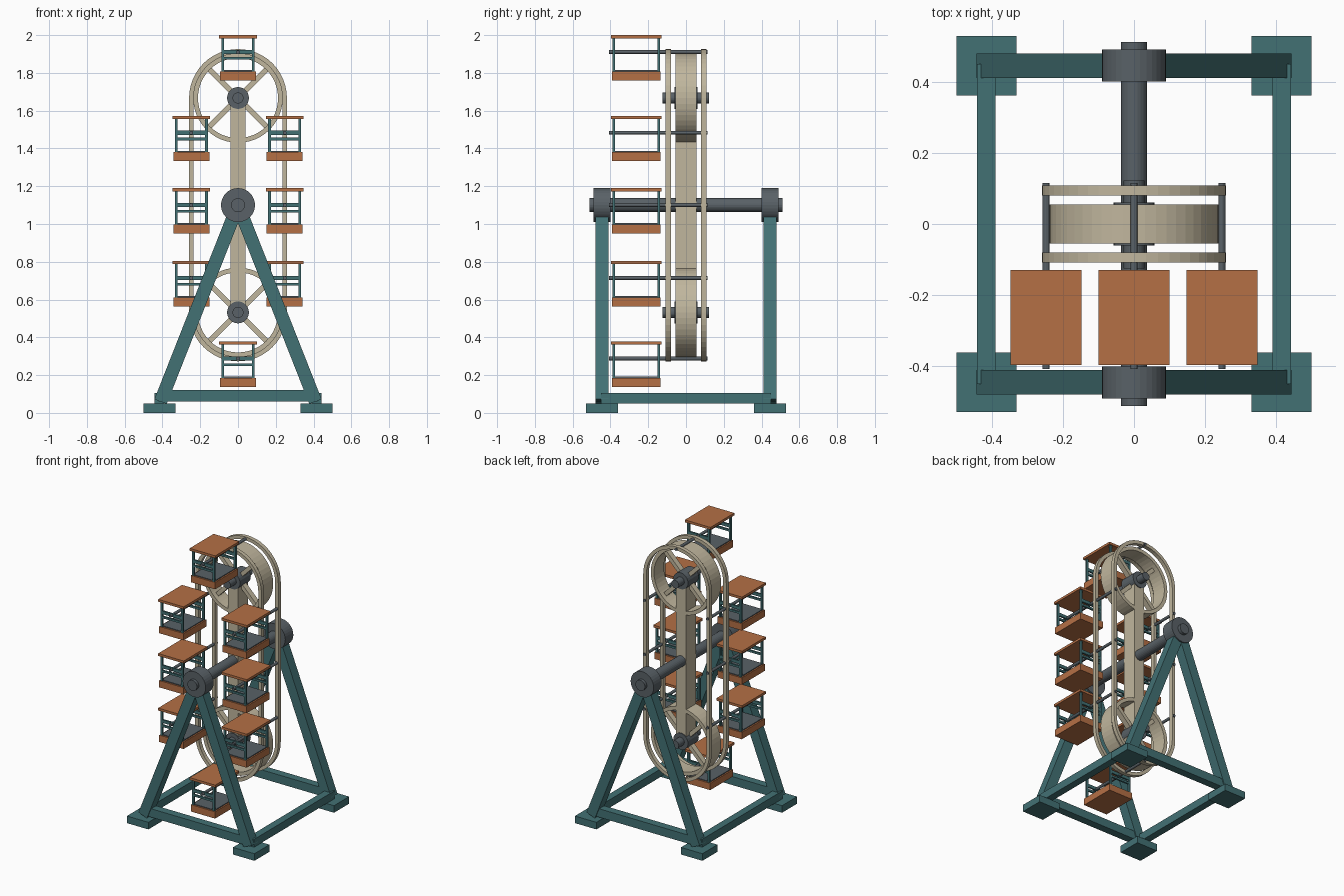
import bpy, bmesh
from math import pi, sin, cos, atan2, hypot
from mathutils import Matrix, Vector

if "Cube" in bpy.data.objects:
    bpy.data.objects.remove(bpy.data.objects["Cube"])


def material(name, rgb):
    m = bpy.data.materials.new(name)
    m.diffuse_color = (*rgb, 1)
    m.use_nodes = True
    m.node_tree.nodes["Principled BSDF"].inputs["Base Color"].default_value = m.diffuse_color
    return m


TEAL = material("teal", (0.055, 0.165, 0.175))
CREAM = material("cream", (0.53, 0.47, 0.34))
ORANGE = material("orange", (0.46, 0.16, 0.06))
STEEL = material("steel", (0.10, 0.12, 0.135))

AXLE_Z = 1.1
WHEEL_Z = (1.667, 0.532)


def finish(name, bm, mat):
    bmesh.ops.recalc_face_normals(bm, faces=bm.faces)
    me = bpy.data.meshes.new(name)
    bm.to_mesh(me)
    bm.free()
    me.materials.append(mat)
    ob = bpy.data.objects.new(name, me)
    bpy.context.collection.objects.link(ob)
    return ob


def box(name, x, y, z, mat):
    """Box from (min, max) ranges."""
    bm = bmesh.new()
    c = Vector([(r[0] + r[1]) / 2 for r in (x, y, z)])
    s = [r[1] - r[0] for r in (x, y, z)]
    bmesh.ops.create_cube(bm, size=1, matrix=Matrix.Translation(c) @ Matrix.Diagonal((*s, 1)))
    return finish(name, bm, mat)


def bar(name, a, b, y, width, depth, mat):
    """Beam between two (x, z) points in the plane at y."""
    bm = bmesh.new()
    dx, dz = b[0] - a[0], b[1] - a[1]
    m = (Matrix.Translation(((a[0] + b[0]) / 2, y, (a[1] + b[1]) / 2))
         @ Matrix.Rotation(-atan2(dz, dx), 4, 'Y')
         @ Matrix.Diagonal((hypot(dx, dz), depth, width, 1)))
    bmesh.ops.create_cube(bm, size=1, matrix=m)
    return finish(name, bm, mat)


def rod(name, x, z, y0, y1, r, mat, sides=24):
    """Cylinder along y."""
    bm = bmesh.new()
    m = Matrix.Translation((x, (y0 + y1) / 2, z)) @ Matrix.Rotation(pi / 2, 4, 'X')
    bmesh.ops.create_cone(bm, cap_ends=True, segments=sides, radius1=r, radius2=r,
                          depth=y1 - y0, matrix=m)
    return finish(name, bm, mat)


def band(name, outer, inner, y0, y1, mat):
    """Closed hollow band between two matching (x, z) loops."""
    bm = bmesh.new()
    loops = [[bm.verts.new((x, y, z)) for x, z in pts]
             for pts, y in ((outer, y0), (outer, y1), (inner, y1), (inner, y0))]
    n = len(outer)
    for k in range(4):
        p, q = loops[k], loops[(k + 1) % 4]
        for i in range(n):
            j = (i + 1) % n
            bm.faces.new((p[i], p[j], q[j], q[i]))
    return finish(name, bm, mat)


def circle(r, z, n=48):
    return [(r * cos(2 * pi * i / n), z + r * sin(2 * pi * i / n)) for i in range(n)]


def stadium(r, n=24):
    top = [(r * cos(pi * i / n), WHEEL_Z[0] + r * sin(pi * i / n)) for i in range(n + 1)]
    low = [(-r * cos(pi * i / n), WHEEL_Z[1] - r * sin(pi * i / n)) for i in range(n + 1)]
    return top + low


# Stand: feet, A-frames, base rails and bearings
for s in (-1, 1):
    y = s * 0.445
    for t in (-1, 1):
        x = t * 0.415
        box("foot", (x - 0.084, x + 0.084), (y - 0.084, y + 0.084), (0, 0.05), TEAL)
        bar("leg", (t * 0.41, 0.06), (0, AXLE_Z), y, 0.07, 0.07, TEAL)
    box("cross_rail", (-0.42, 0.42), (y - 0.028, y + 0.028), (0.06, 0.12), TEAL)
    box("side_rail", (s * 0.415 - 0.026, s * 0.415 + 0.026), (-0.45, 0.45), (0.05, 0.106), TEAL)
    rod("bearing", 0, AXLE_Z, y - 0.045, y + 0.045, 0.09, STEEL, 32)
rod("main_axle", 0, AXLE_Z, -0.512, 0.512, 0.037, STEEL)

# Central arm and the two wheels at its ends
box("arm", (-0.04, 0.04), (-0.055, 0.055), WHEEL_Z[::-1], CREAM)
for z in WHEEL_Z:
    band("wheel_rim", circle(0.237, z), circle(0.212, z), -0.055, 0.055, CREAM)
    for k in range(4):
        a = pi / 4 + k * pi / 2
        bar("spoke", (0.03 * cos(a), z + 0.03 * sin(a)),
            (0.22 * cos(a), z + 0.22 * sin(a)), 0, 0.028, 0.04, CREAM)
    rod("wheel_hub", 0, z, -0.06, 0.06, 0.058, STEEL)
    rod("wheel_shaft", 0, z, -0.125, 0.122, 0.029, STEEL)

# Oval tracks either side of the wheels
for y in (-0.094, 0.094):
    band("track", stadium(0.259), stadium(0.235), y - 0.014, y + 0.014, CREAM)


# Cabins hung on pivot rods
def cabin(x, z):
    rod("pivot_rod", x, z, -0.407, 0.115, 0.01, STEEL, 12)
    box("cabin_roof", (x - 0.1, x + 0.1), (-0.397, -0.13), (z + 0.073, z + 0.09), ORANGE)
    box("cabin_tub", (x - 0.095, x + 0.095), (-0.392, -0.135), (z - 0.15, z - 0.102), ORANGE)
    box("cabin_floor", (x - 0.085, x + 0.085), (-0.382, -0.145), (z - 0.104, z - 0.096), STEEL)
    for y in (-0.382, -0.145):
        for t in (-0.08, 0.08):
            box("cabin_post", (x + t - 0.007, x + t + 0.007), (y - 0.007, y + 0.007),
                (z - 0.103, z + 0.075), TEAL)
        box("hanger_bar", (x - 0.08, x + 0.08), (y - 0.006, y + 0.006), (z - 0.011, z + 0.011), TEAL)
        box("guard_rail", (x - 0.08, x + 0.08), (y - 0.006, y + 0.006), (z - 0.04, z - 0.026), TEAL)


for z in (1.91, 0.288):
    cabin(0, z)
for z in (1.483, AXLE_Z, 0.714):
    for x in (-0.247, 0.247):
        cabin(x, z)
